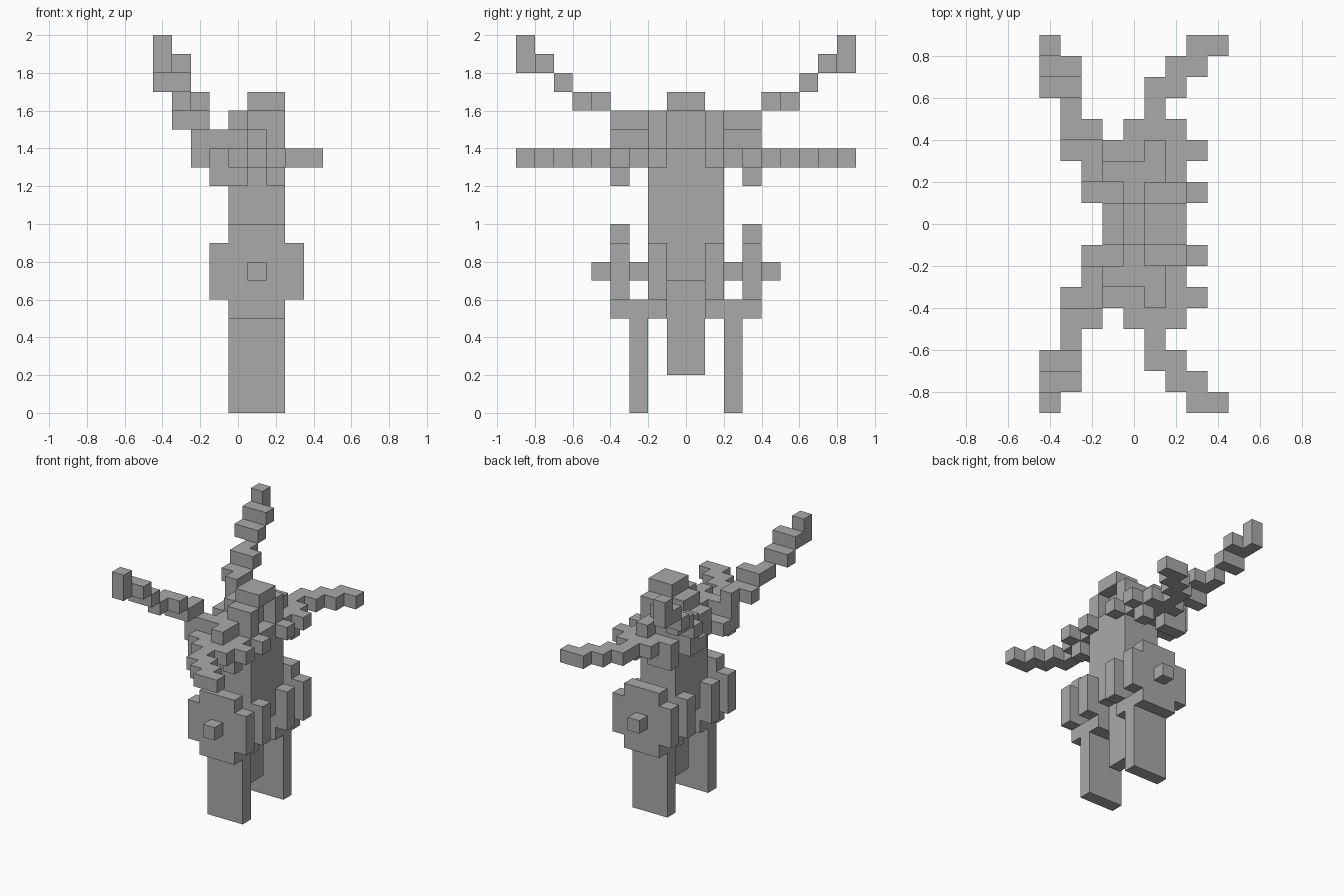
import bpy, bmesh

cube = bpy.data.objects.get("Cube")
if cube:
    bpy.data.objects.remove(cube, do_unlink=True)

grey = bpy.data.materials.new("plain grey")
grey.use_nodes = True
colour = (0.4, 0.4, 0.4, 1)
grey.diffuse_color = colour
grey.node_tree.nodes["Principled BSDF"].inputs["Base Color"].default_value = colour


def add_box(bm, x0, x1, y0, y1, z0, z1):
    """One axis-aligned block."""
    v = bmesh.ops.create_cube(bm, size=1)["verts"]
    bmesh.ops.scale(bm, vec=(x1 - x0, y1 - y0, z1 - z0), verts=v)
    bmesh.ops.translate(bm, vec=((x0 + x1) / 2, (y0 + y1) / 2, (z0 + z1) / 2), verts=v)


def part(name, boxes, mirror=False):
    """Object made of blocks (x0, x1, y0, y1, z0, z1), optionally mirrored across y."""
    bm = bmesh.new()
    for b in boxes:
        add_box(bm, *b)
    mesh = bpy.data.meshes.new(name)
    bm.to_mesh(mesh)
    bm.free()
    mesh.materials.append(grey)
    ob = bpy.data.objects.new(name, mesh)
    bpy.context.collection.objects.link(ob)
    if mirror:
        m = ob.modifiers.new("Mirror", 'MIRROR')
        m.use_axis = (False, True, False)
        m.use_mirror_merge = False
    return ob


def disc(y):
    """Stepped round plate, one block thick."""
    return [(-.15, .35, y, y + .1, .6, .9), (-.05, .25, y, y + .1, .5, 1.0)]


# Torso and the post hanging under it
part("torso", [(-.05, .25, -.2, .2, .7, 1.3)])
part("lower_post", [(.05, .15, -.1, .1, .2, .7)])

# Legs, hip discs and axles
part("legs", [(-.05, .25, .2, .3, 0, .6)], True)
part("inner_discs", disc(.1), True)
part("outer_discs", disc(.3), True)
part("axles", [(.05, .15, .2, .5, .7, .8)], True)

# Shoulders: collar, ribs and hanging claws
part("collar", [(-.15, .25, -.3, .3, 1.3, 1.4)])
part("shoulder_plates", [(-.15, .15, -.1, .1, 1.4, 1.5)])
part("shoulder_blocks", [(-.05, .25, .1, .2, 1.4, 1.5),
                         (-.15, .15, .2, .3, 1.4, 1.5),
                         (.05, .15, .3, .4, 1.4, 1.5)], True)
part("ribs", [(.15, .35, .1, .2, 1.3, 1.4),
              (.15, .35, .3, .4, 1.3, 1.4),
              (-.25, -.05, .1, .2, 1.3, 1.4)], True)
part("claws", [(.15, .25, .3, .4, 1.2, 1.3),
               (-.15, .05, .3, .4, 1.2, 1.3),
               (-.15, -.05, .3, .4, 1.3, 1.4)], True)

# Head
part("head", [(-.05, .15, -.1, .1, 1.5, 1.6), (.05, .25, -.1, .1, 1.6, 1.7)])
part("cheeks", [(.05, .25, .1, .2, 1.5, 1.6)], True)

# Level arms stepping outwards: (x0, x1) for each block row
rows = [(-.05, .25), (-.05, .25), (.05, .15), (.05, .25), (.15, .35), (.25, .45)]
part("level_arms", [(a, b, .3 + i * .1, .4 + i * .1, 1.3, 1.4)
                    for i, (a, b) in enumerate(rows)], True)

# Raised arms climbing outwards: (x0, x1, z0, z1) for each block row
rows = [(-.25, -.15, 1.3, 1.6), (-.35, -.15, 1.5, 1.6), (-.35, -.15, 1.6, 1.7),
        (-.35, -.25, 1.6, 1.7), (-.45, -.25, 1.7, 1.8), (-.45, -.25, 1.8, 1.9),
        (-.45, -.35, 1.8, 2.0)]
part("raised_arms", [(a, b, .2 + i * .1, .3 + i * .1, c, d)
                     for i, (a, b, c, d) in enumerate(rows)], True)
